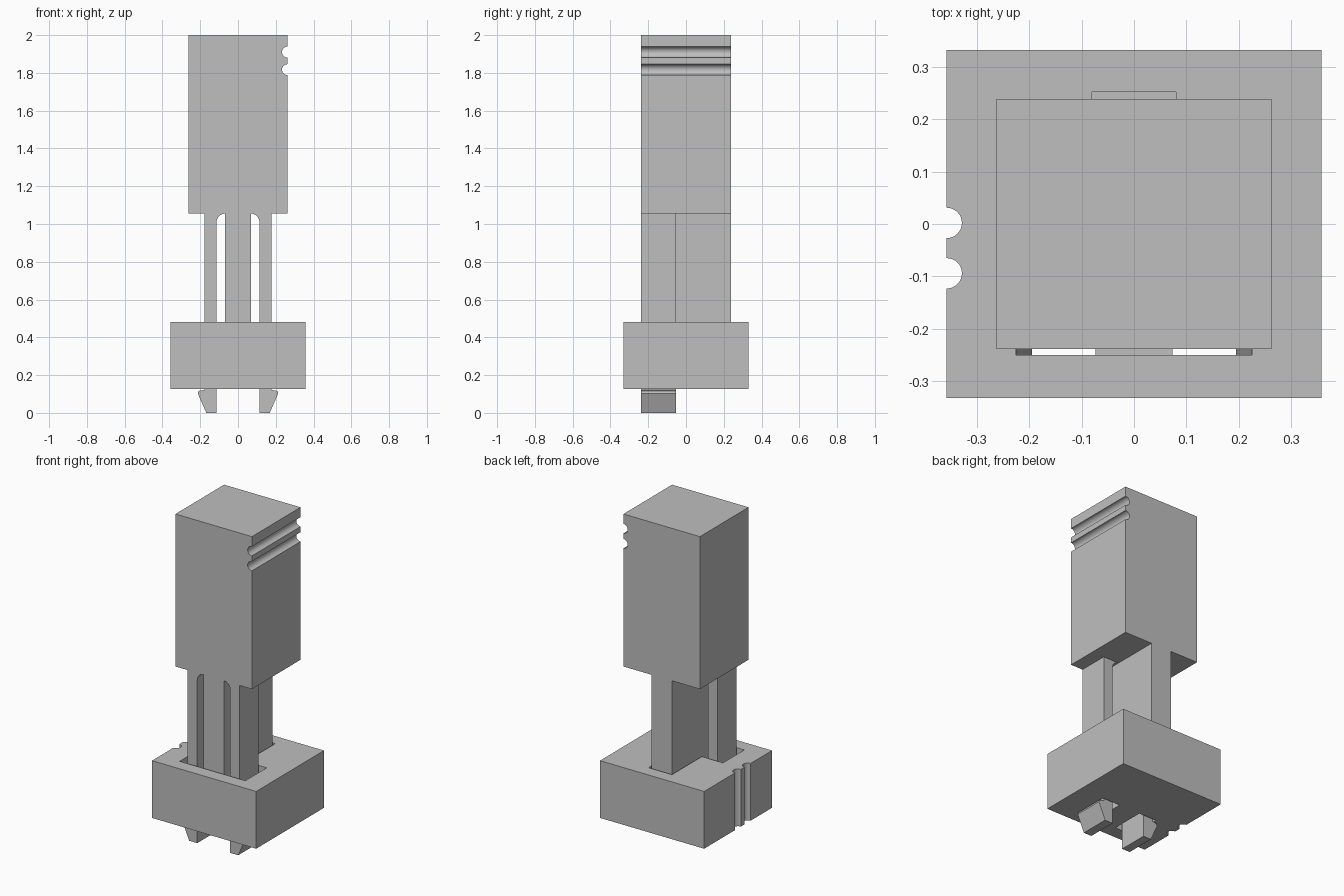
import bpy, bmesh
from math import sin, cos, pi
from mathutils import Vector

if "Cube" in bpy.data.objects:
    bpy.data.objects.remove(bpy.data.objects["Cube"], do_unlink=True)

GREY = (0.52, 0.52, 0.52, 1)
grey = bpy.data.materials.new("plain grey")
grey.use_nodes = True
grey.diffuse_color = GREY
grey.node_tree.nodes["Principled BSDF"].inputs["Base Color"].default_value = GREY


def prism(name, profile, axis, low, high):
    """Extrude a 2D profile along y (profile is x,z) or z (profile is x,y)."""
    place = (lambda a, b, t: (a, t, b)) if axis == "y" else (lambda a, b, t: (a, b, t))
    bm = bmesh.new()
    face = bm.faces.new([bm.verts.new(place(a, b, low)) for a, b in profile])
    grown = bmesh.ops.extrude_face_region(bm, geom=[face])
    verts = [g for g in grown["geom"] if isinstance(g, bmesh.types.BMVert)]
    bmesh.ops.translate(bm, verts=verts, vec=Vector(place(0, 0, high - low)))
    bmesh.ops.recalc_face_normals(bm, faces=bm.faces)
    mesh = bpy.data.meshes.new(name)
    bm.to_mesh(mesh)
    bm.free()
    mesh.materials.append(grey)
    obj = bpy.data.objects.new(name, mesh)
    bpy.context.collection.objects.link(obj)
    return obj


def rect(x0, x1, y0, y1):
    return [(x0, y0), (x1, y0), (x1, y1), (x0, y1)]


def arc(cx, cy, r, start, end, n=16):
    steps = [start + (end - start) * i / n for i in range(n + 1)]
    return [(cx + r * cos(t), cy + r * sin(t)) for t in steps]


def mirrored(profile):
    return [(-a, b) for a, b in reversed(profile)]


def grooved(half, low, high, centres, r=0.029):
    """Rectangle with half-round grooves in its +x side, listed from low to high."""
    points = [(-half, low), (half, low)]
    for c in centres:
        points += arc(half, c, r, 1.5 * pi, 0.5 * pi)
    return points + [(half, high), (-half, high)]


# Plunger head with two grip grooves
head = prism("plunger_head", grooved(0.262, 1.055, 2, (1.817, 1.91)),
             "y", -0.238, 0.238)

# Central stem
prism("plunger_stem", rect(-0.07, 0.07, 0.3, 1.055), "z", 0, 1).name = "plunger_stem"
stem = bpy.data.objects["plunger_stem"]
bpy.data.objects.remove(stem, do_unlink=True)
stem = prism("plunger_stem", rect(-0.07, 0.07, 0.3, 1.055), "y", -0.238, 0.238)

# Barbed snap legs, with a rounded root where they meet the head
leg = [(0.113, 0), (0.168, 0), (0.213, 0.103), (0.209, 0.116), (0.178, 0.122),
       (0.178, 1.055)] + arc(0.069, 1.011, 0.044, pi / 2, 0)
legs = [prism("left_snap_leg", leg, "y", -0.238, -0.052),
        prism("right_snap_leg", mirrored(leg), "y", -0.238, -0.052)]

# Housing with two vertical grooves on its right side
base = prism("housing", mirrored(grooved(0.357, -0.332, 0.332, (-0.094, 0.002))),
             "z", 0.127, 0.482)

# Cavity: tapered leg slots through the floor, and a blind channel for the stem
half_slot = [(0.073, 0.18), (0.073, 0.06), (0.189, 0.06), (0.231, 0.55)]
cutters = [prism("slot_cutter", half_slot + mirrored(half_slot), "y", -0.25, -0.04),
           prism("channel_cutter", rect(-0.08, 0.08, 0.18, 0.6), "y", -0.15, 0.252)]
for cutter in cutters:
    cut = base.modifiers.new(cutter.name, "BOOLEAN")
    cut.operation = "DIFFERENCE"
    cut.solver = "EXACT"
    cut.object = cutter
    cutter.hide_render = True
    cutter.hide_set(True)

# Bake the cavity into the housing and drop the cutters
bpy.context.view_layer.update()
graph = bpy.context.evaluated_depsgraph_get()
carved = bpy.data.meshes.new_from_object(base.evaluated_get(graph))
base.modifiers.clear()
base.data = carved
for cutter in cutters:
    bpy.data.objects.remove(cutter, do_unlink=True)

# Smooth grooves and fillets, keep corners sharp
bpy.ops.object.select_all(action="DESELECT")
for obj in [head, stem, base] + legs:
    obj.select_set(True)
bpy.context.view_layer.objects.active = base
bpy.ops.object.shade_smooth_by_angle(angle=pi / 7)
